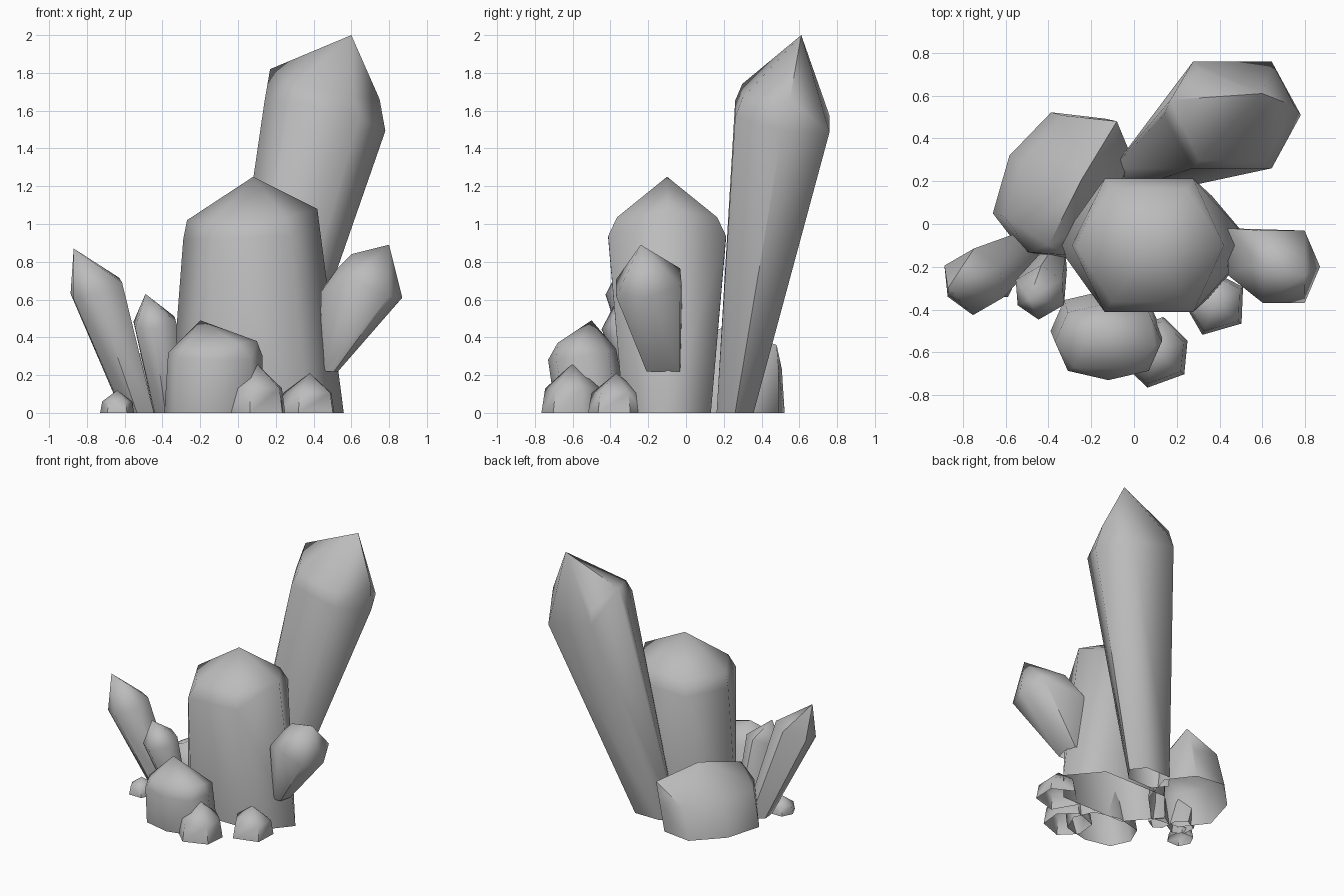
import bpy, bmesh
from math import cos, sin, pi, radians, copysign
from mathutils import Vector, Matrix

default_cube = bpy.data.objects.get("Cube")
if default_cube:
    bpy.data.objects.remove(default_cube, do_unlink=True)

# One stone colour for the whole cluster
stone = bpy.data.materials.new("grey_stone")
stone.use_nodes = True
stone_colour = (0.5, 0.5, 0.5, 1)
stone.diffuse_color = stone_colour
stone.node_tree.nodes["Principled BSDF"].inputs["Base Color"].default_value = stone_colour


def blunt(value):
    """Push polygon corners outward a little, for broader flats."""
    return copysign(abs(value) ** 0.8, value)


def ring(centre, size, turn, sides, lean=Vector((0, 0, 0))):
    """Polygon around a centre, tipped so that it faces along the lean."""
    spin = Matrix.Rotation(radians(turn), 3, 'Z')
    points = []
    for i in range(sides):
        angle = 2 * pi * i / sides
        offset = spin @ Vector((size[0] * blunt(cos(angle)), size[1] * blunt(sin(angle)), 0))
        offset.z = -offset.dot(lean)
        points.append(centre + offset)
    return points


def crystal(name, foot, foot_size, neck, neck_size, tips, turn=0, sides=6, bevel=0):
    """Faceted crystal, open below: foot ring, shoulder ring at the neck, ridge of tips."""
    foot, neck = Vector(foot), Vector(neck)
    lean = (neck - foot) / (neck.z - foot.z)
    lean.z = 0
    points = ring(foot, foot_size, turn, sides)
    points += ring(neck, neck_size, turn, sides, lean)
    if bevel:
        crown = Vector(neck_size) * 0.85
        points += ring(neck + Vector((0, 0, bevel)), crown, turn, sides, lean)
    points += [Vector(tip) for tip in tips]

    # Wrap the points in a tight skin, then open the underside
    bm = bmesh.new()
    for point in points:
        bm.verts.new(point)
    bmesh.ops.convex_hull(bm, input=bm.verts)
    bmesh.ops.recalc_face_normals(bm, faces=bm.faces)
    loose = [v for v in bm.verts if not v.link_faces]
    bmesh.ops.delete(bm, geom=loose, context='VERTS')
    underside = [f for f in bm.faces if all(v.co.z < foot.z + 0.01 for v in f.verts)]
    bmesh.ops.delete(bm, geom=underside, context='FACES')
    bmesh.ops.dissolve_limit(bm, angle_limit=radians(2), verts=bm.verts, edges=bm.edges)
    mesh = bpy.data.meshes.new(name)
    bm.to_mesh(mesh)
    bm.free()

    mesh.materials.append(stone)
    obj = bpy.data.objects.new(name, mesh)
    bpy.context.collection.objects.link(obj)
    bpy.ops.object.select_all(action='DESELECT')
    obj.select_set(True)
    bpy.context.view_layer.objects.active = obj
    bpy.ops.object.shade_smooth_by_angle(angle=radians(55))


def stub(name, x, y, radius, height, turn=0, sides=6):
    """Small upright crystal with a pointed cap."""
    top = radius * 0.88
    crystal(name, foot=(x, y, 0), foot_size=(radius, radius), neck=(x, y, height / 2),
            neck_size=(top, top), tips=[(x, y, height)], turn=turn, sides=sides)


# Broad central crystal with a roof-like tip
crystal(
    "central_crystal",
    foot=(0.1, -0.1, 0), foot_size=(0.46, 0.26),
    neck=(0.07, -0.1, 0.93), neck_size=(0.36, 0.35),
    tips=[(-0.27, -0.1, 1.02), (0.08, -0.1, 1.25), (0.42, -0.1, 1.08)],
    bevel=0.1,
)

# Tall leaning crystal at the back
crystal(
    "tall_back_crystal",
    foot=(0.08, 0.26, 0), foot_size=(0.18, 0.11),
    neck=(0.46, 0.51, 1.57), neck_size=(0.32, 0.28),
    tips=[(0.17, 0.58, 1.82), (0.6, 0.61, 2), (0.75, 0.55, 1.66)],
    bevel=0.1,
)

# Crystal growing out of the flank of the central one
crystal(
    "left_side_crystal",
    foot=(0.48, -0.12, 0.22), foot_size=(0.05, 0.1),
    neck=(0.7, -0.2, 0.69), neck_size=(0.17, 0.19),
    tips=[(0.44, -0.02, 0.65), (0.44, -0.24, 0.64), (0.6, -0.2, 0.84), (0.8, -0.24, 0.89)],
)

# Slender crystals leaning outward on the other side
crystal(
    "right_outer_crystal",
    foot=(-0.53, -0.13, 0), foot_size=(0.09, 0.09),
    neck=(-0.75, -0.27, 0.66), neck_size=(0.14, 0.15),
    tips=[(-0.87, -0.3, 0.87), (-0.65, -0.25, 0.68)],
    turn=30,
)
crystal(
    "right_inner_crystal",
    foot=(-0.38, -0.18, 0), foot_size=(0.07, 0.07),
    neck=(-0.44, -0.32, 0.48), neck_size=(0.12, 0.12),
    tips=[(-0.49, -0.35, 0.63), (-0.36, -0.27, 0.52)],
    turn=30,
)

# Squat boulders at the front and the back
crystal(
    "front_boulder",
    foot=(-0.13, -0.5, 0), foot_size=(0.26, 0.19),
    neck=(-0.12, -0.55, 0.31), neck_size=(0.25, 0.18),
    tips=[(-0.28, -0.67, 0.35), (0, -0.68, 0.37), (-0.2, -0.5, 0.49), (0.1, -0.57, 0.38)],
    sides=8,
)
crystal(
    "back_boulder",
    foot=(-0.34, 0.18, 0), foot_size=(0.36, 0.28),
    neck=(-0.31, 0.18, 0.23), neck_size=(0.36, 0.24),
    tips=[(-0.08, 0.48, 0.36), (-0.25, 0.2, 0.45), (-0.4, -0.1, 0.38)],
    turn=60, sides=8,
)

# Stubby crystals around the foot
stub("front_stub", x=0.1, y=-0.6, radius=0.16, height=0.26, turn=20)
stub("front_left_stub", x=0.38, y=-0.37, radius=0.15, height=0.21, turn=30, sides=5)
stub("right_stub", x=-0.64, y=-0.26, radius=0.09, height=0.12)
